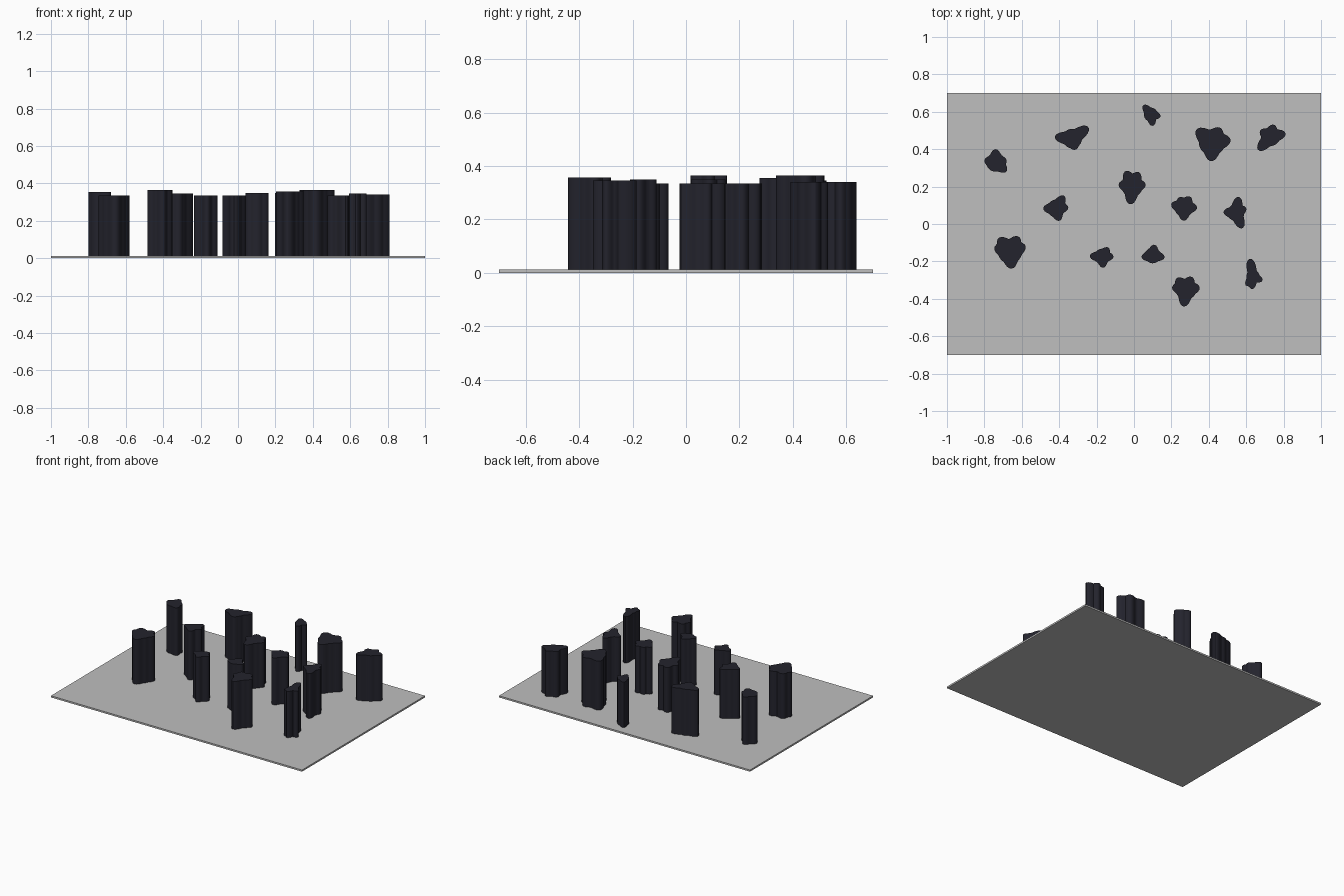
import bpy, bmesh, math


def material(name, rgb):
    m = bpy.data.materials.new(name)
    m.diffuse_color = (*rgb, 1)
    return m


GREY = material("light grey", (0.52, 0.52, 0.52))
DARK = material("dark slate", (0.017, 0.017, 0.026))
PLATE_TOP = 0.012
SIDES = 56


def add_object(name, bm, mat):
    bmesh.ops.recalc_face_normals(bm, faces=bm.faces)
    mesh = bpy.data.meshes.new(name)
    bm.to_mesh(mesh)
    bm.free()
    mesh.materials.append(mat)
    obj = bpy.data.objects.new(name, mesh)
    bpy.context.collection.objects.link(obj)
    return obj


def pillar(x, y, top, core, *lobes):
    """Upright column: a round core with lobes given as (degrees, reach)."""
    bm = bmesh.new()
    ring = []
    for i in range(SIDES):
        a = 360 * i / SIDES
        r = core
        for angle, reach in lobes:
            d = (a - angle + 180) % 360 - 180
            r = max(r, core * 0.92 + (reach - core * 0.92) * math.exp(-(d / 27) ** 2))
        t = math.radians(a)
        ring.append(bm.verts.new((x + r * math.cos(t), y + r * math.sin(t), PLATE_TOP - 0.002)))
    base = bm.faces.new(ring)
    out = bmesh.ops.extrude_face_region(bm, geom=[base], use_keep_orig=True)
    for v in out["geom"]:
        if isinstance(v, bmesh.types.BMVert):
            v.co.z = top
    obj = add_object("pillar", bm, DARK)
    bpy.context.view_layer.objects.active = obj
    obj.select_set(True)
    bpy.ops.object.shade_smooth_by_angle(angle=math.radians(30))
    obj.select_set(False)


# Base plate
bm = bmesh.new()
bmesh.ops.create_cube(bm, size=1)
for v in bm.verts:
    v.co = (v.co.x * 2, v.co.y * 1.4, (v.co.z + 0.5) * PLATE_TOP)
add_object("base_plate", bm, GREY)

# Back row of pillars
pillar(-0.74, 0.33, 0.355, 0.05, (90, .07), (170, .06), (320, .076), (10, .06))
pillar(-0.33, 0.457, 0.345, 0.052, (35, .105), (175, .093), (285, .062))
pillar(0.09, 0.585, 0.34, 0.037, (128, .064), (350, .052), (280, .061))
pillar(0.417, 0.436, 0.365, 0.07, (140, .108), (60, .09), (8, .1), (268, .1))
pillar(0.73, 0.467, 0.34, 0.05, (228, .097), (75, .066), (12, .082), (150, .064))

# Middle row
pillar(-0.417, 0.083, 0.365, 0.047, (58, .08), (180, .068), (285, .068), (5, .066))
pillar(-0.01, 0.2, 0.335, 0.055, (112, .09), (65, .085), (10, .073), (170, .073), (264, .095))
pillar(0.267, 0.088, 0.35, 0.05, (60, .067), (0, .07), (165, .07), (270, .07), (115, .06))
pillar(0.545, 0.061, 0.335, 0.045, (80, .085), (178, .066), (292, .09), (25, .06))

# Front rows
pillar(-0.663, -0.147, 0.335, 0.065, (130, .094), (60, .092), (20, .088), (165, .086), (275, .092))
pillar(-0.17, -0.174, 0.335, 0.042, (55, .058), (0, .06), (178, .066), (275, .06))
pillar(0.10, -0.168, 0.35, 0.042, (80, .058), (350, .064), (190, .06))
pillar(0.278, -0.35, 0.357, 0.055, (65, .074), (8, .074), (130, .078), (170, .075), (262, .092))
pillar(0.636, -0.28, 0.345, 0.035, (100, .096), (265, .068), (335, .055), (235, .062))
